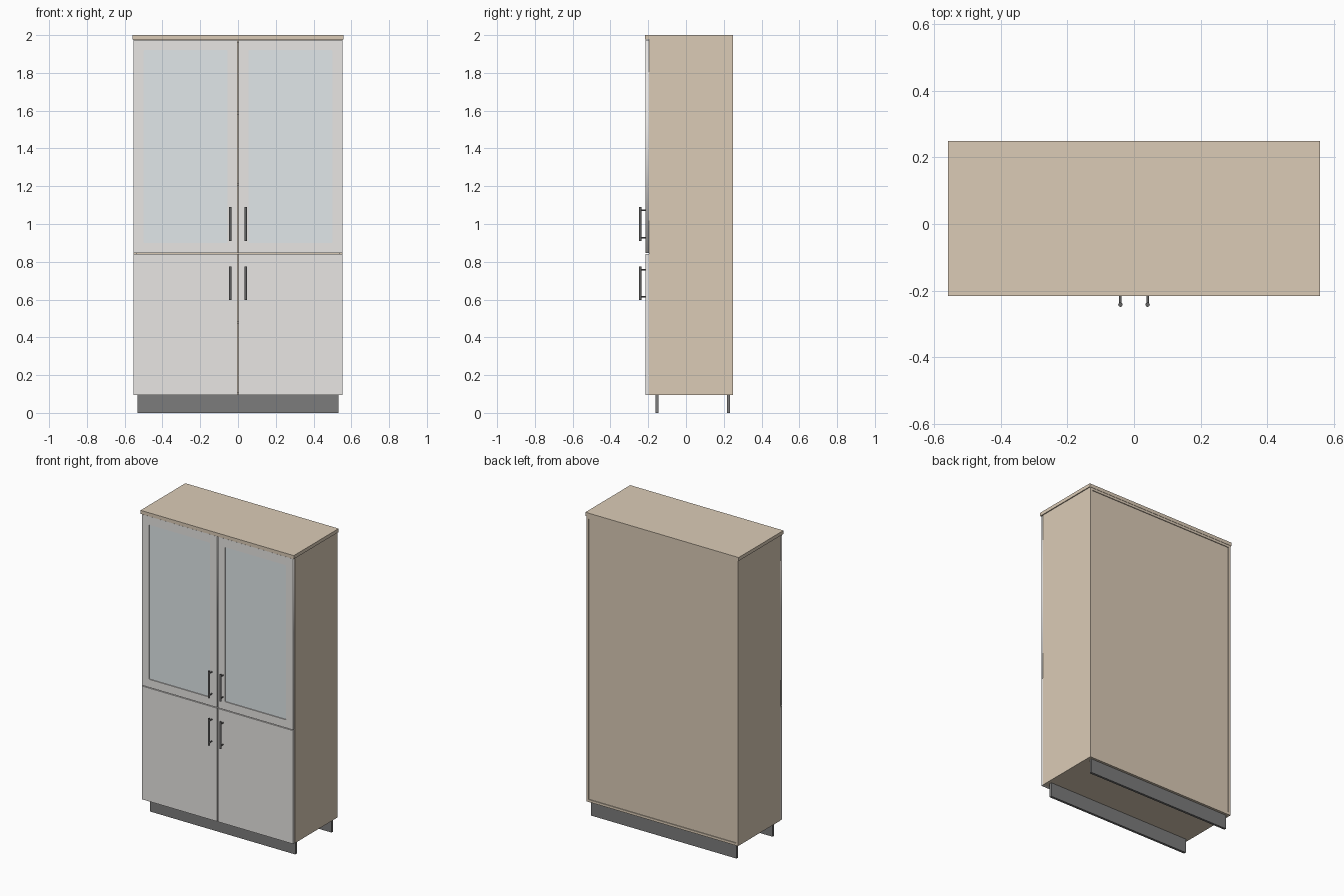
import bpy, bmesh, math
from mathutils import Matrix, Vector

if "Cube" in bpy.data.objects:
    bpy.data.objects.remove(bpy.data.objects["Cube"])


def material(name, rgb):
    m = bpy.data.materials.new(name)
    m.diffuse_color = (*rgb, 1)
    m.use_nodes = True
    m.node_tree.nodes["Principled BSDF"].inputs["Base Color"].default_value = m.diffuse_color
    return m


WOOD = material("wood", (0.71, 0.60, 0.47))
PAINT = material("door_paint", (0.81, 0.79, 0.77))
GLASS = material("glass", (0.75, 0.80, 0.82))
BLACK = material("black", (0.13, 0.13, 0.13))
PLINTH = material("plinth_black", (0.20, 0.20, 0.20))


def finish(name, bm, mat):
    me = bpy.data.meshes.new(name)
    bm.to_mesh(me)
    bm.free()
    ob = bpy.data.objects.new(name, me)
    bpy.context.collection.objects.link(ob)
    me.materials.append(mat)
    return ob


def box(name, x, y, z, mat):
    """Box from (min, max) pairs."""
    bm = bmesh.new()
    bmesh.ops.create_cube(bm, size=1)
    for v in bm.verts:
        v.co = Vector([(a + b) / 2 + c * (b - a) for (a, b), c in zip((x, y, z), v.co)])
    return finish(name, bm, mat)


def rounded_rect(x0, x1, z0, z1, r, seg=4):
    pts = []
    for i, (cx, cz) in enumerate([(x1 - r, z1 - r), (x0 + r, z1 - r),
                                  (x0 + r, z0 + r), (x1 - r, z0 + r)]):
        for k in range(seg + 1):
            a = math.pi / 2 * (i + k / seg)
            pts.append((cx + r * math.cos(a), cz + r * math.sin(a)))
    return pts


def plate(name, loops, y0, y1, mat):
    """Flat outline with holes, extruded between y0 and y1."""
    cu = bpy.data.curves.new(name, 'CURVE')
    cu.dimensions, cu.fill_mode = '2D', 'BOTH'
    cu.extrude = (y1 - y0) / 2
    for loop in loops:
        sp = cu.splines.new('POLY')
        sp.points.add(len(loop) - 1)
        sp.use_cyclic_u = True
        for p, (x, z) in zip(sp.points, loop):
            p.co = (x, z, 0, 1)
    cu.materials.append(mat)
    ob = bpy.data.objects.new(name, cu)
    bpy.context.collection.objects.link(ob)
    ob.rotation_euler.x = math.pi / 2
    ob.location.y = (y0 + y1) / 2
    bpy.ops.object.select_all(action='DESELECT')
    bpy.context.view_layer.objects.active = ob
    ob.select_set(True)
    bpy.ops.object.convert(target='MESH')


def handle(name, x, z0, z1):
    """Round bar on two posts."""
    bm = bmesh.new()
    bmesh.ops.create_cone(bm, cap_ends=True, segments=16, radius1=0.0065, radius2=0.0065,
                          depth=z1 - z0, matrix=Matrix.Translation((x, -0.2425, (z0 + z1) / 2)))
    for z in (z0 + 0.017, z1 - 0.017):
        bmesh.ops.create_cone(bm, cap_ends=True, segments=12, radius1=0.004, radius2=0.004, depth=0.027,
                              matrix=Matrix.Translation((x, -0.2265, z)) @ Matrix.Rotation(math.pi / 2, 4, 'X'))
    ob = finish(name, bm, BLACK)
    bpy.ops.object.select_all(action='DESELECT')
    bpy.context.view_layer.objects.active = ob
    ob.select_set(True)
    bpy.ops.object.shade_smooth_by_angle(angle=math.radians(40))


# Carcass
BOT, TOP = 0.094, 1.977
FRONT, BACK = -0.195, 0.248
box("top_panel", (-0.559, 0.559), (-0.217, 0.25), (TOP, 2.0), WOOD)
box("bottom_panel", (-0.537, 0.537), (FRONT, BACK), (BOT, BOT + 0.016), WOOD)
box("upper_rail", (-0.537, 0.537), (FRONT, BACK), (TOP - 0.016, TOP), WOOD)
box("back_panel", (-0.537, 0.537), (0.236, 0.243), (BOT + 0.016, TOP - 0.016), WOOD)
for i, z in enumerate((0.47, 0.837, 1.2, 1.58)):
    box(f"shelf_{i + 1}", (-0.537, 0.537), (-0.175, 0.236), (z, z + 0.016), WOOD)

# Plinth boards
box("front_plinth", (-0.531, 0.531), (-0.161, -0.145), (0, BOT), PLINTH)
box("back_plinth", (-0.531, 0.531), (0.217, 0.232), (0, BOT), PLINTH)

# Sides, doors, glass and handles on both halves
for s, side in ((-1, "left"), (1, "right")):
    span = lambda a, b: tuple(sorted((s * a, s * b)))
    box(f"{side}_side_panel", span(0.537, 0.553), (FRONT, BACK), (BOT, TOP), WOOD)
    door, pane = span(0.003, 0.552), span(0.055, 0.5)
    box(f"{side}_lower_door", door, (-0.214, -0.197), (BOT + 0.001, 0.842), PAINT)
    outer = [(door[0], 0.847), (door[1], 0.847), (door[1], 1.975), (door[0], 1.975)]
    plate(f"{side}_upper_door_frame", [outer, rounded_rect(*pane, 0.9, 1.92, 0.006)],
          -0.214, -0.197, PAINT)
    box(f"{side}_glass", (pane[0] - 0.004, pane[1] + 0.004), (-0.208, -0.203), (0.896, 1.924), GLASS)
    handle(f"{side}_upper_handle", s * 0.041, 0.911, 1.089)
    handle(f"{side}_lower_handle", s * 0.041, 0.598, 0.776)
